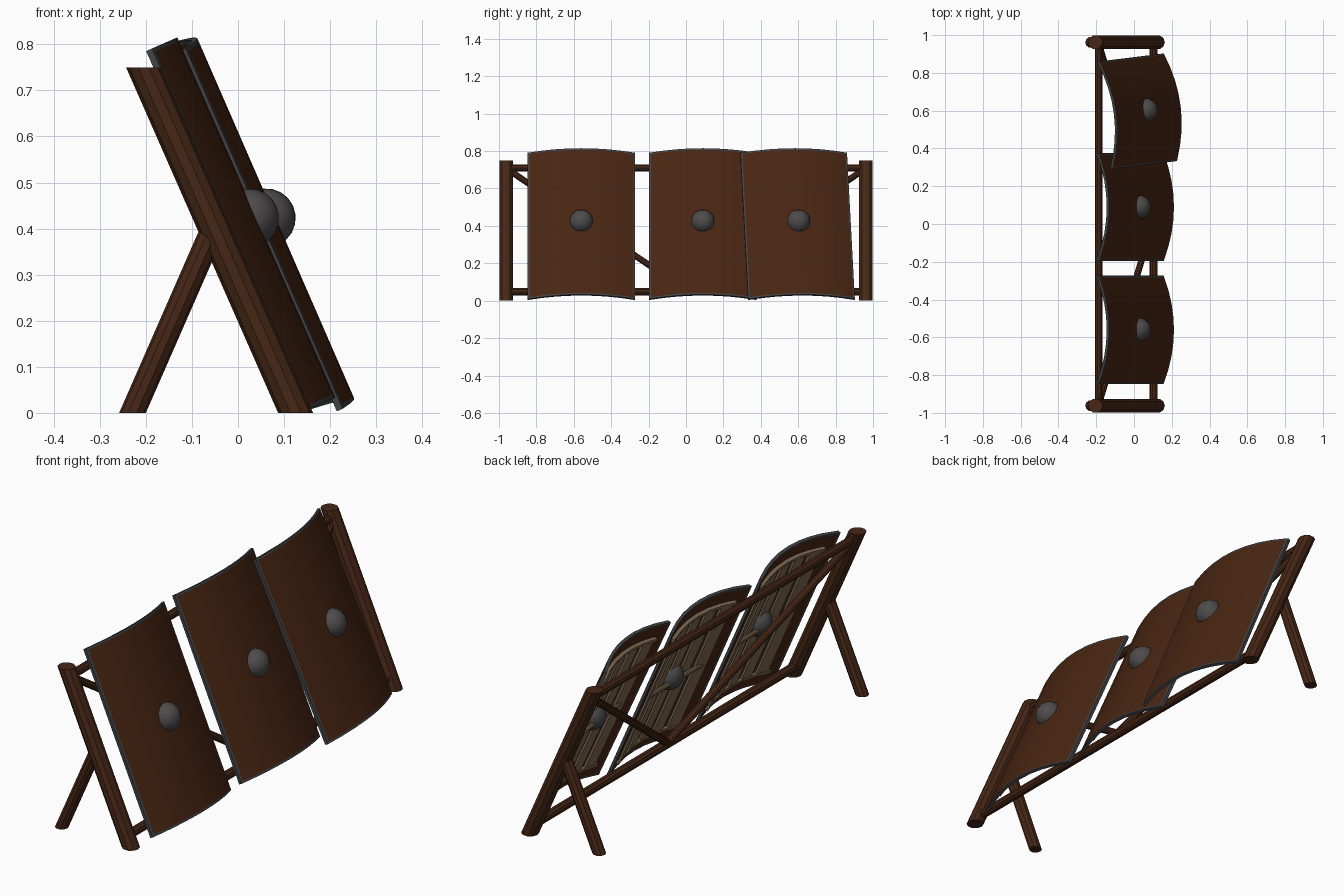
import bpy, bmesh, math
from mathutils import Matrix, Vector

if "Cube" in bpy.data.objects:
    bpy.data.objects.remove(bpy.data.objects["Cube"], do_unlink=True)


def material(name, r, g, b):
    m = bpy.data.materials.new(name)
    m.use_nodes = True
    m.diffuse_color = (r, g, b, 1)
    bsdf = m.node_tree.nodes["Principled BSDF"]
    bsdf.inputs["Base Color"].default_value = (r, g, b, 1)
    bsdf.inputs["Roughness"].default_value = 0.8
    return m


POST = material("post wood", 0.062, 0.020, 0.008)
PANEL = material("shield brown", 0.066, 0.019, 0.006)
RIM = material("rim steel", 0.055, 0.057, 0.062)
IRON = material("boss iron", 0.075, 0.070, 0.070)
SLAT = material("pale slat wood", 0.21, 0.14, 0.08)
BACK = material("dark backing wood", 0.055, 0.032, 0.016)


def finish(name, bm, mats, matrix=None, angle=30):
    bmesh.ops.recalc_face_normals(bm, faces=bm.faces)
    me = bpy.data.meshes.new(name)
    bm.to_mesh(me)
    bm.free()
    for m in mats:
        me.materials.append(m)
    me.shade_smooth()
    me.set_sharp_from_angle(angle=math.radians(angle))
    ob = bpy.data.objects.new(name, me)
    bpy.context.collection.objects.link(ob)
    if matrix:
        ob.matrix_world = matrix
    return ob


def pole(name, a, b, r, level_ends=False, mat=POST, matrix=None):
    """Ten-sided pole from a to b, its ends square or cut level."""
    a, b = Vector(a), Vector(b)
    axis = Vector((0, 0, 1)) if level_ends else (b - a).normalized()
    turn = axis.to_track_quat('Z', 'Y')
    bm = bmesh.new()
    rings = []
    for end in (a, b):
        ring = []
        for i in range(10):
            t = math.tau * i / 10
            ring.append(bm.verts.new(end + turn @ Vector((r * math.cos(t), r * math.sin(t), 0))))
        rings.append(ring)
        bm.faces.new(ring)
    for i in range(10):
        j = (i + 1) % 10
        bm.faces.new((rings[0][i], rings[0][j], rings[1][j], rings[1][i]))
    return finish(name, bm, [mat], matrix)


# Shield dimensions: half width, half height, depth of the bulge
HW, HH, BULGE, EDGE = 0.287, 0.427, 0.06, 0.009


def bulge(y):
    return BULGE * (1 - (y / HW) ** 2)


def curved_board(name, ys, zs, front, back, mats, matrix, rim=False):
    """Board that follows the bulge, between two depths."""
    bm = bmesh.new()
    layers = []
    for depth in (front, back):
        grid = [[bm.verts.new((bulge(y) + depth, y, z)) for z in zs] for y in ys]
        layers.append(grid)
    ny, nz = len(ys), len(zs)
    for grid in layers:
        for i in range(ny - 1):
            for k in range(nz - 1):
                f = bm.faces.new((grid[i][k], grid[i + 1][k], grid[i + 1][k + 1], grid[i][k + 1]))
                on_border = i in (0, ny - 2) or k in (0, nz - 2)
                f.material_index = 1 if rim and on_border else 0
    loop = ([(i, 0) for i in range(ny - 1)] + [(ny - 1, k) for k in range(nz - 1)]
            + [(i, nz - 1) for i in range(ny - 1, 0, -1)] + [(0, k) for k in range(nz - 1, 0, -1)])
    f_grid, b_grid = layers
    for n, (i, k) in enumerate(loop):
        p, q = loop[(n + 1) % len(loop)]
        f = bm.faces.new((f_grid[i][k], f_grid[p][q], b_grid[p][q], b_grid[i][k]))
        f.material_index = 1 if rim else 0
    return finish(name, bm, mats, matrix)


def spread(half, count):
    return [-half + 2 * half * i / count for i in range(count + 1)]


def shield(label, x, y, yaw):
    m = (Matrix.Translation((x, y, 0.40)) @ Matrix.Rotation(yaw, 4, 'Z')
         @ Matrix.Rotation(math.radians(-23.7), 4, 'Y'))
    # Curved face with a metal rim
    ys = [-HW] + spread(HW - EDGE, 8) + [HW]
    zs = [-HH, EDGE - HH, HH - EDGE, HH]
    curved_board(label + "_shield_face", ys, zs, 0, -0.014, [PANEL, RIM], m, rim=True)
    # Backing with upright slats and end battens
    curved_board(label + "_shield_backing", spread(0.225, 6), [-0.355, 0.355],
                 -0.012, -0.018, [BACK], m)
    for n in range(5):
        mid = (n - 2) * 0.092
        curved_board(f"{label}_shield_slat_{n + 1}", [mid - 0.031, mid, mid + 0.031],
                     [-0.345, 0.345], -0.016, -0.028, [SLAT], m)
    for side, z in (("lower", -0.35), ("upper", 0.35)):
        curved_board(f"{label}_shield_{side}_batten", spread(0.23, 6), [z - 0.008, z + 0.008],
                     -0.014, -0.03, [SLAT], m)
    # Grip across the back
    pole(label + "_shield_grip", (0.012, -0.2, 0), (0.012, 0.2, 0), 0.011, mat=SLAT, matrix=m)
    # Round boss in the middle
    bm = bmesh.new()
    bmesh.ops.create_uvsphere(bm, u_segments=16, v_segments=10, radius=0.064)
    finish(label + "_shield_boss", bm, [IRON], m @ Matrix.Translation((0.046, 0, 0.005)), 60)


shield("front", -0.015, -0.56, 0)
shield("middle", -0.015, 0.09, 0)
shield("rear", 0.022, 0.597, math.radians(7))

# Leaning frame: posts, props and diagonal braces on both ends
for label, s in (("front", -1), ("rear", 1)):
    pole(label + "_post", (0.125, s * 0.962, 0), (-0.205, s * 0.962, 0.75), 0.038, True)
    pole(label + "_prop_leg", (-0.229, s * 0.962, 0), (-0.056, s * 0.962, 0.395), 0.029, True)
    pole(label + "_brace", (-0.185, s * 0.95, 0.70), (0.1, s * -0.01, 0.05), 0.017)

# Rails between the posts
pole("top_rail", (-0.187, -0.96, 0.71), (-0.187, 0.96, 0.71), 0.02)
pole("bottom_rail", (0.104, -0.96, 0.047), (0.104, 0.96, 0.047), 0.021)
